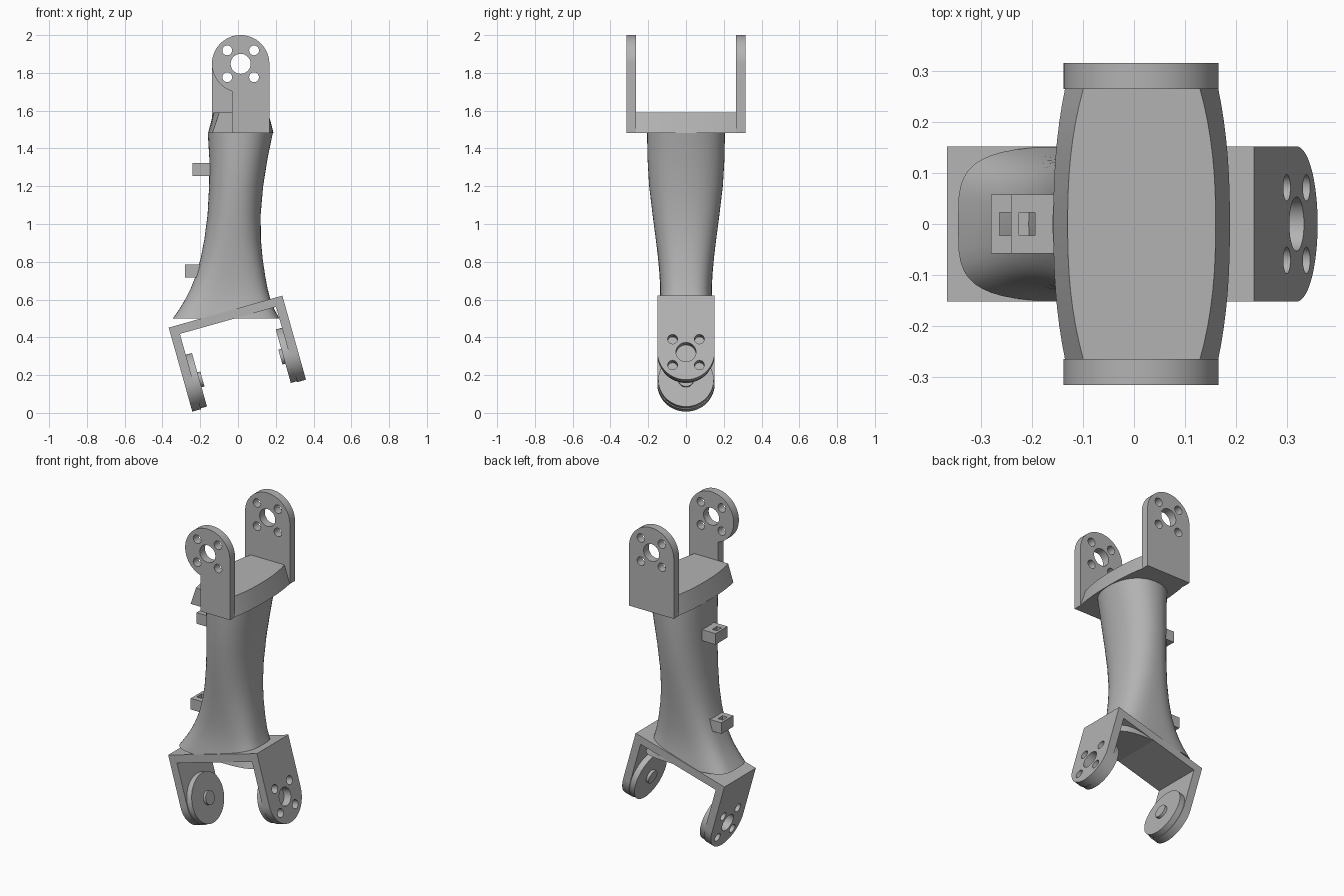
import bpy, bmesh, math
from mathutils import Vector, Matrix

if "Cube" in bpy.data.objects:
    bpy.data.objects.remove(bpy.data.objects["Cube"])

GREY = (0.45, 0.45, 0.45, 1.0)
metal = bpy.data.materials.new("plain_grey")
metal.use_nodes = True
metal.diffuse_color = GREY
metal.node_tree.nodes["Principled BSDF"].inputs["Base Color"].default_value = GREY


def finish(name, mesh):
    """Weld, orient, shade and link a part."""
    bm = bmesh.new()
    bm.from_mesh(mesh)
    bmesh.ops.remove_doubles(bm, verts=bm.verts, dist=1e-5)
    bmesh.ops.recalc_face_normals(bm, faces=bm.faces)
    bm.to_mesh(mesh)
    bm.free()
    mesh.shade_smooth()
    mesh.set_sharp_from_angle(angle=math.radians(32))
    mesh.materials.clear()
    mesh.materials.append(metal)
    obj = bpy.data.objects.new(name, mesh)
    bpy.context.collection.objects.link(obj)
    return obj


def sheet(name, loops, thickness, origin, a, b):
    """Flat plate: outline plus hole loops in the a-b plane, thickened evenly."""
    curve = bpy.data.curves.new(name, 'CURVE')
    curve.dimensions = '2D'
    curve.fill_mode = 'BOTH'
    curve.extrude = thickness / 2
    for loop in loops:
        spline = curve.splines.new('POLY')
        spline.points.add(len(loop) - 1)
        for point, (p, q) in zip(spline.points, loop):
            point.co = (p, q, 0, 1)
        spline.use_cyclic_u = True
    temp = bpy.data.objects.new(name + "_curve", curve)
    bpy.context.collection.objects.link(temp)
    bpy.context.view_layer.update()
    graph = bpy.context.evaluated_depsgraph_get()
    mesh = bpy.data.meshes.new_from_object(temp.evaluated_get(graph))
    bpy.data.objects.remove(temp)
    a, b = Vector(a), Vector(b)
    frame = Matrix((a, b, a.cross(b))).transposed().to_4x4()
    mesh.transform(Matrix.Translation(origin) @ frame)
    return finish(name, mesh)


def loft(name, rings):
    """Skin a stack of equal rings and cap both ends."""
    bm = bmesh.new()
    rows = [[bm.verts.new(p) for p in ring] for ring in rings]
    n = len(rows[0])
    for low, high in zip(rows, rows[1:]):
        for i in range(n):
            j = (i + 1) % n
            bm.faces.new((low[i], low[j], high[j], high[i]))
    bm.faces.new(rows[0][::-1])
    bm.faces.new(rows[-1])
    mesh = bpy.data.meshes.new(name)
    bm.to_mesh(mesh)
    bm.free()
    return finish(name, mesh)


def arc(r, start=0, end=360, n=32, p=0, q=0):
    steps = n if end - start == 360 else n + 1
    angles = [math.radians(start + (end - start) * i / n) for i in range(steps)]
    return [(p + r * math.cos(t), q + r * math.sin(t)) for t in angles]


def rect(p0, p1, q0, q1):
    return [(p0, q0), (p1, q0), (p1, q1), (p0, q1)]


R = 0.152
HOLES = [arc(0.053)] + [arc(0.026, n=20, p=sp * 0.071, q=sq * 0.071)
                        for sp in (-1, 1) for sq in (-1, 1)]


def tab(length):
    """Round-ended lug with its eye at the origin and its root at +b."""
    return arc(R, 180, 360) + [(R, length), (-R, length)]


# Upper fork: the front lug is cut away on one side below the eye
NOTCH = -0.047
notch_angle = math.degrees(math.acos(NOTCH / R))
front_lug = arc(R, notch_angle, 360, 44) + [(R, 0.365), (NOTCH, 0.365)]
sheet("upper_front_lug", [front_lug] + HOLES, 0.05,
      (0.014, -0.29, 1.848), (1, 0, 0), (0, 0, -1))
sheet("upper_back_lug", [tab(0.365)] + HOLES, 0.05,
      (0.014, 0.29, 1.848), (1, 0, 0), (0, 0, -1))


# Tapered barrel-shaped collar between the upper lugs
def collar_ring(z, half_end, half_mid):
    ys = [-0.266 + 0.532 * i / 16 for i in range(17)]
    side = [(half_end + (half_mid - half_end) * (1 - abs(y / 0.266) ** 2.4), y) for y in ys]
    return ([(0.015 + w, y, z) for w, y in side] +
            [(0.015 - w, y, z) for w, y in reversed(side)])


loft("collar", [collar_ring(1.483, 0.15, 0.173), collar_ring(1.59, 0.114, 0.145)])

# Waisted limb: height, back x, front x, half depth, squareness
SECTIONS = [
    (0.50, -0.345, 0.218, 0.152, 3.8),
    (0.55, -0.310, 0.192, 0.145, 3.5),
    (0.60, -0.280, 0.172, 0.139, 3.2),
    (0.66, -0.250, 0.156, 0.137, 3.0),
    (0.73, -0.222, 0.143, 0.140, 2.8),
    (0.82, -0.197, 0.130, 0.148, 2.6),
    (0.92, -0.178, 0.121, 0.160, 2.4),
    (1.05, -0.161, 0.120, 0.177, 2.3),
    (1.20, -0.153, 0.133, 0.195, 2.2),
    (1.35, -0.152, 0.157, 0.204, 2.2),
    (1.485, -0.160, 0.185, 0.206, 2.2),
]


def limb_ring(z, x0, x1, depth, power, n=48):
    ring = []
    for i in range(n):
        c, s = math.cos(math.tau * i / n), math.sin(math.tau * i / n)
        x = math.copysign(abs(c) ** (2 / power), c) * (x1 - x0) / 2
        y = math.copysign(abs(s) ** (2 / power), s) * depth
        ring.append(((x0 + x1) / 2 + x, y, z))
    return ring


loft("limb", [limb_ring(*s) for s in SECTIONS])

# Slotted cable clips on the -x side
for name, x0, x1, z in (("upper_clip", -0.241, -0.13, 1.288), ("lower_clip", -0.28, -0.18, 0.752)):
    slot = rect(x0 + 0.016, x0 + 0.047, -0.023, 0.023)
    sheet(name, [rect(x0, x1, -0.058, 0.058), slot], 0.068, (0, 0, z), (1, 0, 0), (0, 1, 0))

# Lower fork, tilted: bridge and two lugs, each with an inner disc and pin
TILT = math.radians(15.7)
u = Vector((math.cos(TILT), 0, math.sin(TILT)))
w = Vector((-math.sin(TILT), 0, math.cos(TILT)))
SPAN, T, DROP = 0.625, 0.048, 0.31
top_mid = Vector((-0.066, 0, 0.536))
sheet("lower_bridge", [rect(T - SPAN / 2, SPAN / 2 - T, -T, 0)], 2 * R, top_mid, u, w)
for side, label in ((1, "left"), (-1, "right")):
    eye = top_mid + u * side * SPAN / 2 - w * DROP
    inward = -side * u
    sheet(f"lower_{label}_lug", [tab(DROP)] + HOLES, T, eye + inward * T / 2, (0, 1, 0), w)
    sheet(f"lower_{label}_disc", [arc(0.147, n=48)], 0.034,
          eye + inward * (T + 0.017), (0, 1, 0), w)
    sheet(f"lower_{label}_pin", [arc(0.041)], 0.016,
          eye + inward * (T + 0.042), (0, 1, 0), w)
